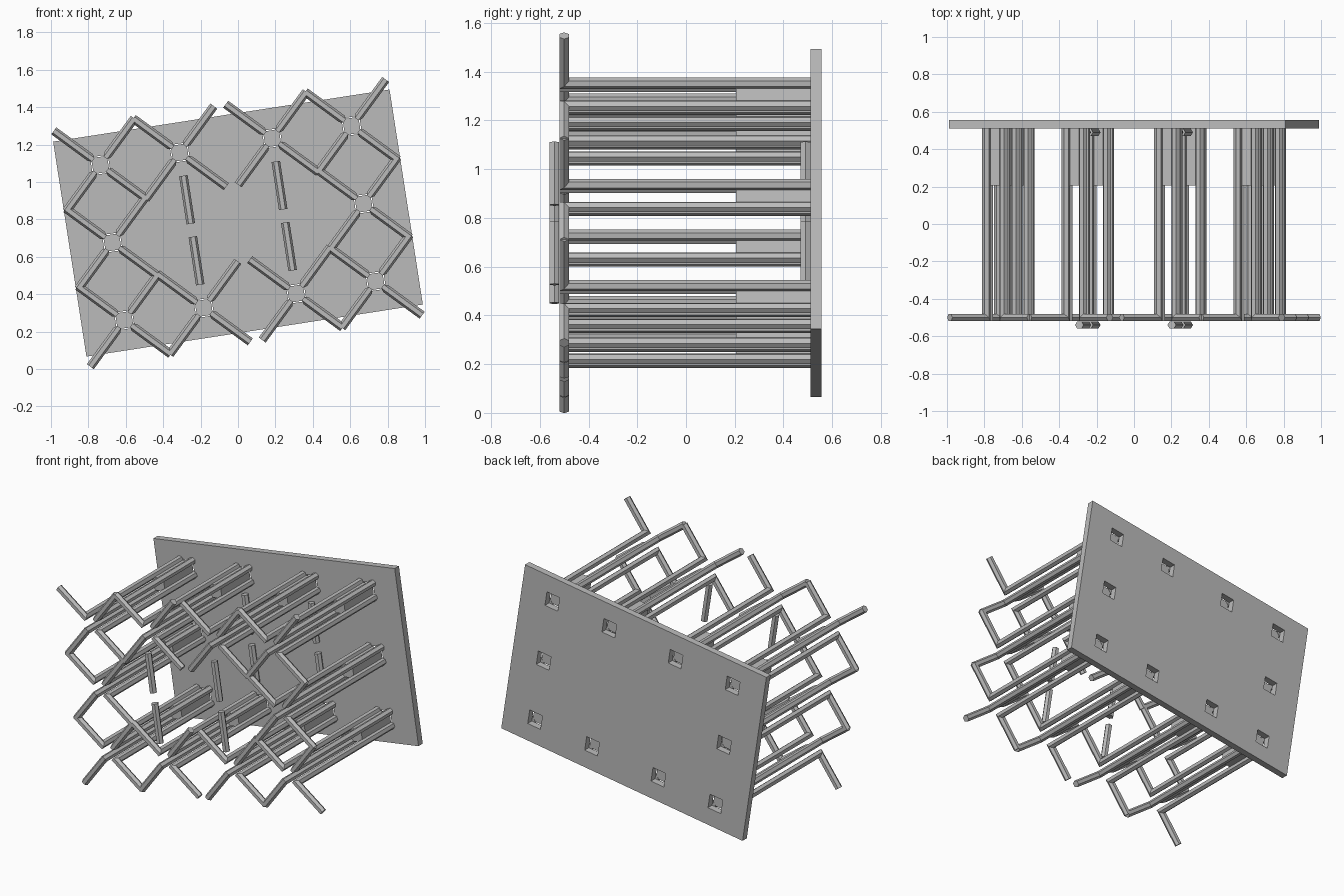
import bpy, bmesh, math
from mathutils import Matrix, Vector

old = bpy.data.objects.get("Cube")
if old:
    bpy.data.objects.remove(old)

# One grey material
grey = bpy.data.materials.new("plain_grey")
grey.use_nodes = True
colour = (0.5, 0.5, 0.5, 1)
grey.diffuse_color = colour
grey.node_tree.nodes["Principled BSDF"].inputs["Base Color"].default_value = colour

# The whole assembly is tilted about its centre
TILT = Matrix.Translation((0, 0, 0.78)) @ Matrix.Rotation(math.radians(-8.8), 4, 'Y')
BAR = 0.023
Y = Vector((0, 1, 0))


def make(name, bm):
    bmesh.ops.recalc_face_normals(bm, faces=bm.faces)
    mesh = bpy.data.meshes.new(name)
    bm.to_mesh(mesh)
    bm.free()
    mesh.materials.append(grey)
    ob = bpy.data.objects.new(name, mesh)
    ob.matrix_world = TILT
    bpy.context.collection.objects.link(ob)
    return ob


def add_box(bm, centre, size):
    m = Matrix.Translation(centre) @ Matrix.Diagonal((*size, 1))
    bmesh.ops.create_cube(bm, size=1, matrix=m)


def add_bar(bm, path, side):
    """Hexagonal bar along a path, mitred at its bends; side is normal to the path."""
    rings = []
    for i, p in enumerate(path):
        a = (p - path[i - 1]).normalized() if i else None
        b = (path[i + 1] - p).normalized() if i < len(path) - 1 else None
        t = ((a or b) + (b or a)).normalized()
        d = a or b
        up = t.cross(side).normalized() / max(t.dot(d), 0.3)
        ring = []
        for k in range(6):
            w = k * math.pi / 3
            ring.append(bm.verts.new(p + BAR * (math.cos(w) * side + math.sin(w) * up)))
        rings.append(ring)
    for r, s in zip(rings, rings[1:]):
        for k in range(6):
            n = (k + 1) % 6
            bm.faces.new((r[k], r[n], s[n], s[k]))
    bm.faces.new(rings[0])
    bm.faces.new(rings[-1])


# Station positions: two full rows of four and one at each end of the middle
stations = [(x, z) for x in (-0.68, -0.25, 0.25, 0.68) for z in (-0.42, 0, 0.42)
            if z or abs(x) > 0.5]

# Back plate with a square hole behind each station
bm = bmesh.new()
add_box(bm, (0, 0.533, 0), (1.82, 0.045, 1.163))
plate = make("back_plate", bm)
bm = bmesh.new()
for x, z in stations:
    add_box(bm, (x, 0.533, z), (0.096, 0.2, 0.096))
cutter = make("hole_cutter", bm)
cutter.hide_render = True
mod = plate.modifiers.new("holes", 'BOOLEAN')
mod.operation = 'DIFFERENCE'
mod.solver = 'EXACT'
mod.object = cutter
dg = bpy.context.evaluated_depsgraph_get()
cut_mesh = bpy.data.meshes.new_from_object(plate.evaluated_get(dg))
plate.modifiers.clear()
plate.data = cut_mesh
bpy.data.objects.remove(cutter)

# Each station: a block and four bent rods spreading diagonally at the front
for i, (x, z) in enumerate(stations, 1):
    bm = bmesh.new()
    add_box(bm, (x, 0.358, z), (0.086, 0.306, 0.086))
    make(f"block_{i}", bm)
    bm = bmesh.new()
    for k in range(4):
        w = math.radians(45 + 90 * k)
        out = Vector((math.cos(w), 0, math.sin(w)))
        c = Vector((x, 0, z))
        path = [c + out * 0.066 + Y * 0.512, c + out * 0.066 - Y * 0.5,
                c + out * 0.308 - Y * 0.5]
        add_bar(bm, path, out.cross(Y))
    make(f"bent_rods_{i}", bm)

# Short upright bars in the middle, front and back
for place, y in (("front", -0.54), ("back", 0.49)):
    bm = bmesh.new()
    for x in (-0.25, 0.25):
        for s in (-1, 1):
            add_bar(bm, [Vector((x, y, s * 0.035)), Vector((x, y, s * 0.295))],
                    Vector((1, 0, 0)))
    make(f"{place}_upright_bars", bm)
